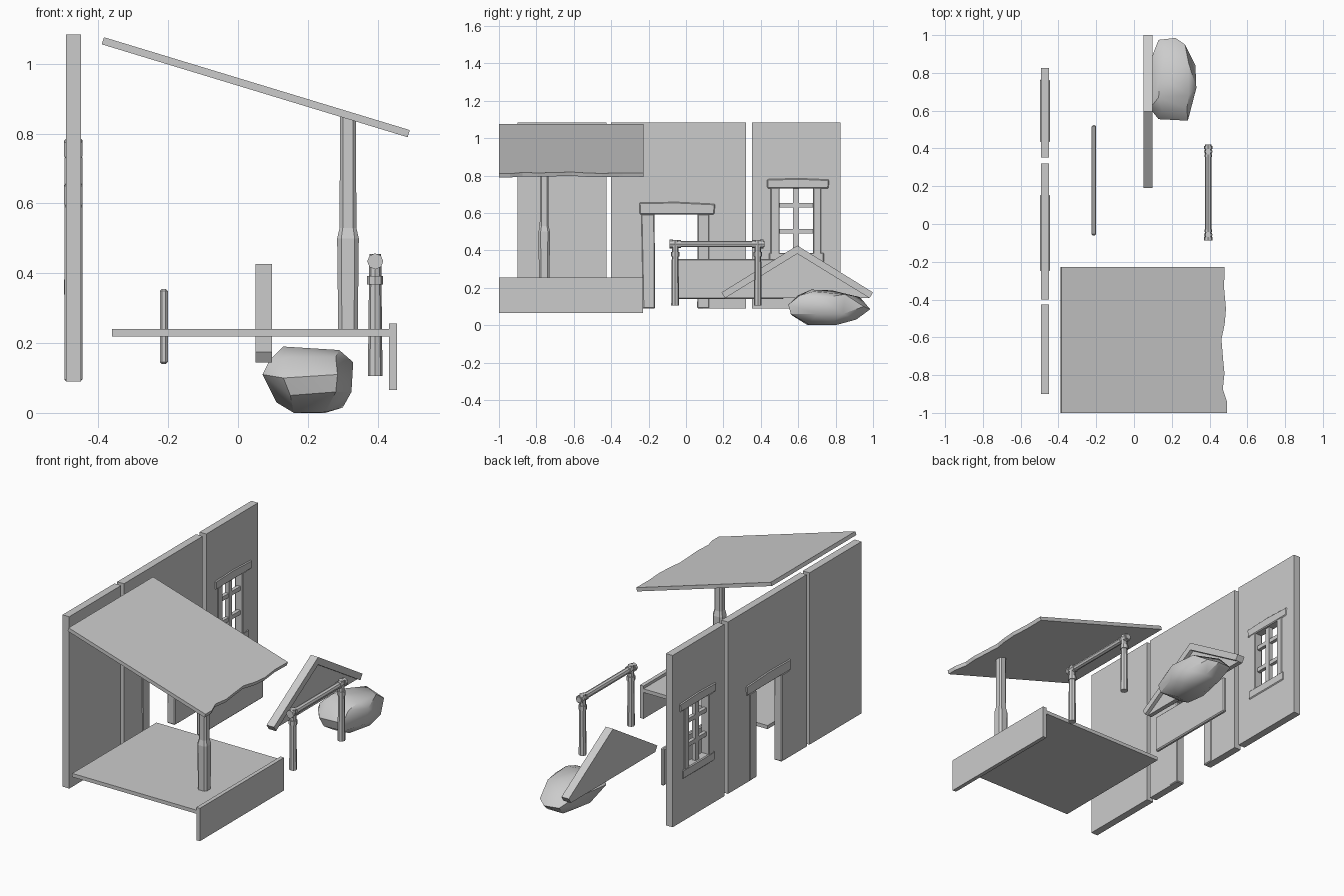
import bpy, bmesh, math
from mathutils import Vector, Matrix

if "Cube" in bpy.data.objects:
    bpy.data.objects.remove(bpy.data.objects["Cube"])


def finish(name, bm, bevel=0.0, smooth=False):
    bmesh.ops.recalc_face_normals(bm, faces=bm.faces)
    me = bpy.data.meshes.new(name)
    bm.to_mesh(me)
    bm.free()
    ob = bpy.data.objects.new(name, me)
    bpy.context.collection.objects.link(ob)
    if bevel:
        m = ob.modifiers.new("bevel", 'BEVEL')
        m.width = bevel
        m.segments = 1
    if smooth:
        bpy.ops.object.select_all(action='DESELECT')
        ob.select_set(True)
        bpy.context.view_layer.objects.active = ob
        bpy.ops.object.shade_smooth_by_angle(angle=math.radians(35))
    return ob


def extrude(name, pts, vec, bevel=0.0):
    """Extrude a planar 3D outline along vec."""
    bm = bmesh.new()
    face = bm.faces.new([bm.verts.new(p) for p in pts])
    new = bmesh.ops.extrude_face_region(bm, geom=[face], use_keep_orig=True)
    verts = [g for g in new['geom'] if isinstance(g, bmesh.types.BMVert)]
    bmesh.ops.translate(bm, verts=verts, vec=Vector(vec))
    return finish(name, bm, bevel)


def panel(name, yz, x0, x1, bevel=0.0):
    return extrude(name, [(x0, y, z) for y, z in yz], (x1 - x0, 0, 0), bevel)


def box(name, x0, x1, y0, y1, z0, z1, bevel=0.0):
    return panel(name, [(y0, z0), (y1, z0), (y1, z1), (y0, z1)], x0, x1, bevel)


def rod(name, a, b, r1, r2, sides=8):
    a, b = Vector(a), Vector(b)
    bm = bmesh.new()
    rot = (b - a).to_track_quat('Z', 'Y').to_matrix().to_4x4()
    bmesh.ops.create_cone(bm, cap_ends=True, segments=sides, radius1=r1, radius2=r2,
                          depth=(b - a).length, matrix=Matrix.Translation((a + b) / 2) @ rot)
    return finish(name, bm, smooth=True)


# Wall panels: plain, with doorway, with window
WX0, WX1, WB, WT = -0.493, -0.45, 0.09, 1.084
box("wall_plain", WX0, WX1, -0.9, -0.425, WB, WT)
panel("wall_door", [(-0.4, WB), (-0.19, WB), (-0.19, 0.61), (0.09, 0.61), (0.09, WB),
                    (0.32, WB), (0.32, WT), (-0.4, WT)], WX0, WX1)
wall = box("wall_window", WX0, WX1, 0.353, 0.826, WB, WT)
cutter = box("window_cutter", -0.6, -0.3, 0.49, 0.69, 0.37, 0.74)
cutter.hide_render = True
cutter.hide_viewport = False
mod = wall.modifiers.new("opening", 'BOOLEAN')
mod.operation = 'DIFFERENCE'
mod.solver = 'EXACT'
mod.object = cutter
bpy.context.view_layer.objects.active = wall
bpy.ops.object.modifier_apply(modifier=mod.name)
bpy.data.objects.remove(cutter)

# Door frame
FX0, FX1 = -0.497, -0.446
panel("door_jamb_left", [(-0.23, 0.09), (-0.165, 0.09), (-0.168, 0.595), (-0.24, 0.595)], FX0, FX1, 0.005)
panel("door_jamb_right", [(0.06, 0.09), (0.125, 0.09), (0.125, 0.595), (0.062, 0.595)], FX0, FX1, 0.005)
panel("door_lintel", [(-0.248, 0.592), (0.152, 0.592), (0.155, 0.648), (-0.05, 0.658),
                      (-0.25, 0.655)], FX0 - 0.001, FX1 + 0.001, 0.005)

# Window frame and glazing bars
box("window_jamb_left", FX0, FX1, 0.453, 0.5, 0.38, 0.735, 0.004)
box("window_jamb_right", FX0, FX1, 0.68, 0.722, 0.38, 0.735, 0.004)
panel("window_lintel", [(0.435, 0.73), (0.762, 0.73), (0.765, 0.778), (0.6, 0.785),
                        (0.432, 0.78)], FX0 - 0.001, FX1 + 0.001, 0.005)
box("window_sill", FX0 - 0.001, FX1 + 0.001, 0.445, 0.737, 0.335, 0.387, 0.005)
box("window_bar_upright", -0.483, -0.46, 0.573, 0.603, 0.38, 0.735)
for z in (0.503, 0.642):
    box("window_bar_cross", -0.482, -0.461, 0.495, 0.685, z - 0.012, z + 0.012)

# Sloping roof with a ragged eave
eave = [(0.492, -1), (0.492, -0.94), (0.47, -0.875), (0.479, -0.79), (0.472, -0.72),
        (0.463, -0.61), (0.48, -0.53), (0.487, -0.45), (0.477, -0.34), (0.479, -0.228)]
plan = [(-0.384, -1)] + eave + [(-0.384, -0.228)]
extrude("roof", [(x, y, 1.076 - 0.3037 * (x + 0.384)) for x, y in plan], (-0.0062, 0, -0.0204))

# Porch floor and skirt
box("porch_floor", -0.361, 0.434, -1, -0.23, 0.219, 0.24)
box("porch_skirt", 0.433, 0.456, -1, -0.23, 0.066, 0.256)

# Porch post: chamfered square lofted through levels
bm = bmesh.new()
rings = []
for z, h in ((0.24, 0.028), (0.5, 0.031), (0.53, 0.024), (0.85, 0.023)):
    c = h * 0.62
    ring = [(h, -c), (h, c), (c, h), (-c, h), (-h, c), (-h, -c), (-c, -h), (c, -h)]
    rings.append([bm.verts.new((0.315 + x, -0.758 + y, z)) for x, y in ring])
for a, b in zip(rings, rings[1:]):
    for i in range(8):
        j = (i + 1) % 8
        bm.faces.new((a[i], a[j], b[j], b[i]))
bm.faces.new(rings[0])
bm.faces.new(rings[-1])
finish("porch_post", bm)

# Low board
box("low_board", -0.224, -0.201, -0.06, 0.523, 0.14, 0.355, 0.006)

# Handrail with posts and bindings
RX = 0.393
rod("rail", (RX, -0.08, 0.434), (RX, 0.42, 0.434), 0.017, 0.017)
for y in (-0.058, 0.384):
    rod("rail_post", (RX, y, 0.106), (RX, y, 0.455), 0.021, 0.017)
    rod("post_binding", (RX, y, 0.368), (RX, y, 0.392), 0.023, 0.023)
    s = 1 if y > 0 else -1
    rod("rail_binding", (RX, y + s * 0.012, 0.434), (RX, y + s * 0.03, 0.434), 0.023, 0.023)
    rod("rail_binding", (RX, y - s * 0.016, 0.434), (RX, y - s * 0.03, 0.434), 0.021, 0.021)

# Gable: two raking boards and a thin infill
panel("gable_boards", [(0.19, 0.175), (0.209, 0.145), (0.595, 0.382), (0.981, 0.145),
                       (1.0, 0.175), (0.595, 0.426)], 0.05, 0.097)
panel("gable_infill", [(0.209, 0.145), (0.981, 0.145), (0.595, 0.382)], 0.05, 0.076)

# Boulder: convex hull
pts = [(0.07, 0.63, 0.11), (0.09, 0.62, 0.15), (0.10, 0.90, 0.12), (0.13, 0.67, 0.19),
       (0.14, 0.78, 0.186), (0.29, 0.68, 0.18), (0.29, 0.85, 0.165), (0.33, 0.72, 0.145),
       (0.325, 0.84, 0.06), (0.325, 0.70, 0.06), (0.30, 0.78, 0.015), (0.25, 0.80, 0.0),
       (0.17, 0.80, 0.002), (0.16, 0.65, 0.0), (0.25, 0.66, 0.002), (0.11, 0.72, 0.03),
       (0.13, 0.555, 0.10), (0.285, 0.547, 0.11), (0.28, 0.56, 0.06), (0.15, 0.60, 0.16),
       (0.28, 0.61, 0.16), (0.13, 0.975, 0.09), (0.22, 0.985, 0.085), (0.27, 0.95, 0.10),
       (0.17, 0.93, 0.15), (0.25, 0.91, 0.03), (0.15, 0.91, 0.03), (0.15, 0.57, 0.05)]
bm = bmesh.new()
for p in pts:
    bm.verts.new(p)
hull = bmesh.ops.convex_hull(bm, input=bm.verts)
bmesh.ops.delete(bm, geom=[v for v in bm.verts if not v.link_faces], context='VERTS')
finish("boulder", bm, smooth=True)
